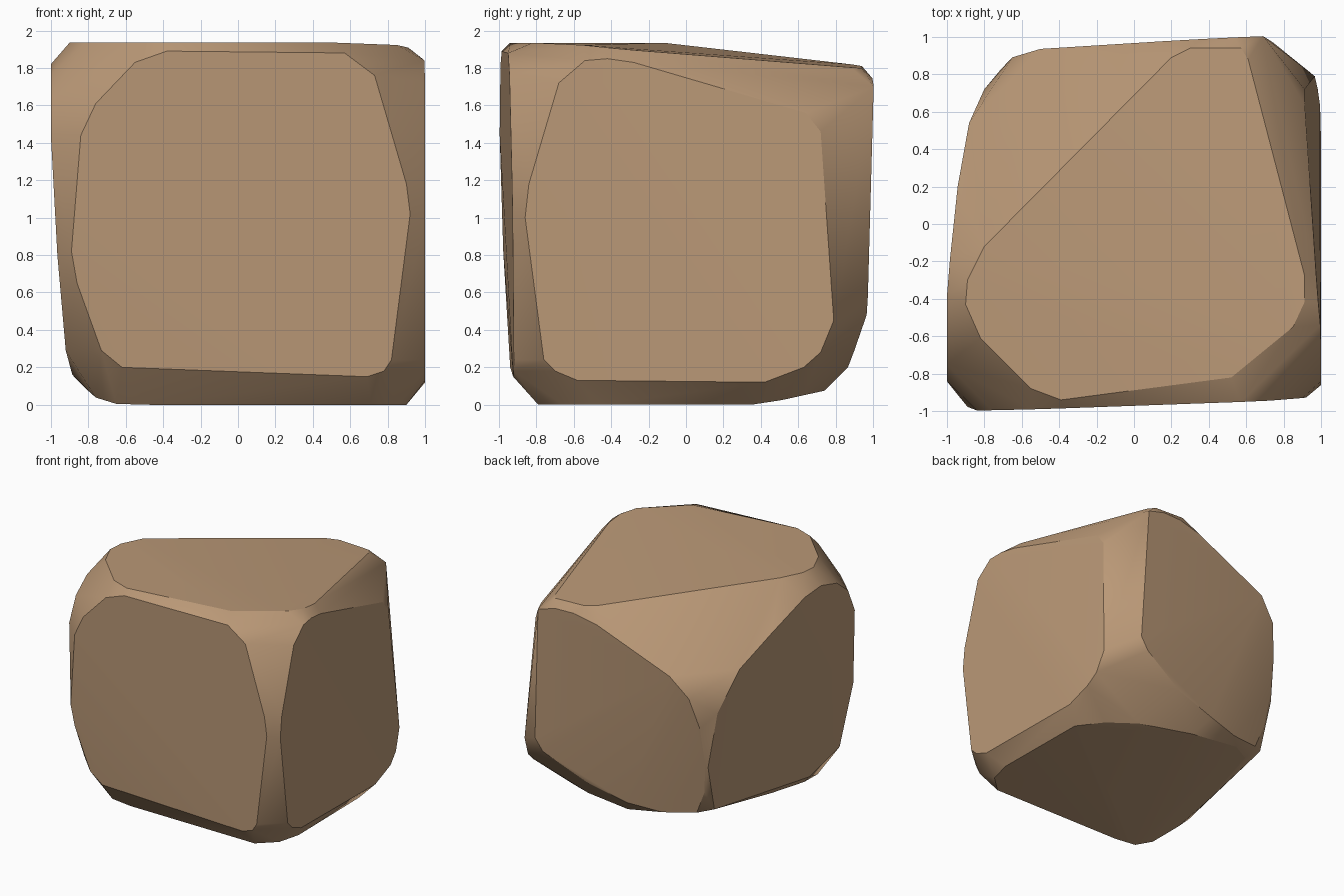
import bpy
import bmesh

# Remove the default cube only
default_cube = bpy.data.objects.get("Cube")
if default_cube:
    bpy.data.objects.remove(default_cube, do_unlink=True)


def make_material(name, colour):
    material = bpy.data.materials.new(name)
    material.use_nodes = True
    material.diffuse_color = colour
    shader = material.node_tree.nodes["Principled BSDF"]
    shader.inputs["Base Color"].default_value = colour
    shader.inputs["Roughness"].default_value = 0.9
    return material


# Each worn side of the boulder is a few tilted planes trimmed to an outline.
def front_side(x, z):
    main = -0.96 - 0.013 * (z - 1) + 0.036 * x
    lower_left = -0.94 - 0.06 * (z - 0.2)
    return (x, max(-1, main, lower_left), z)


def back_side(x, z):
    main = 0.948 + 0.03 * (z - 1) + 0.05 * x
    side = 0.83 + 0.17 * (z - 1) + 0.3 * (x + 0.71)
    lower = 0.79 + 0.38 * z
    return (x, min(main, side, lower), z)


def plus_x_side(y, z):
    return (min(1, 1 - 0.06 * (z - 1) - 0.085 * y), y, z)


def minus_x_side(y, z):
    main = -0.914 - 0.07 * (z - 1) + 0.075 * y
    rear = -0.8 - 0.11 * (z - 1.1) + 0.25 * (y - 0.72)
    return (max(-1, main, rear), y, z)


def top_side(x, y):
    return (x, y, min(1.935, 1.907 - 0.04 * x - 0.09 * y))


def bottom_side(x, y):
    side = 0.25 * (0.55 * (y - 0.42) - 0.83 * (x - 0.155))
    rear = 0.22 * (y - 0.4)
    return (x, y, max(0, side, rear))


front_outline = [
    (-0.62, 0.2), (0.69, 0.15), (0.78, 0.18), (0.82, 0.24), (0.92, 1.02),
    (0.9, 1.18), (0.73, 1.76), (0.57, 1.88), (-0.38, 1.89), (-0.55, 1.83),
    (-0.76, 1.61), (-0.84, 1.44), (-0.89, 0.82), (-0.86, 0.65), (-0.73, 0.29),
]
back_outline = [
    (0.69, 1.7), (0.53, 1.745), (0.36, 1.745), (0.16, 1.7), (-0.5, 1.42),
    (-0.65, 1.25), (-0.71, 0.99), (-0.72, 0.68), (-0.69, 0.41), (-0.61, 0.21),
    (-0.34, 0.17), (-0.05, 0.2), (0.3, 0.29), (0.67, 0.48), (0.74, 0.58),
]
plus_x_outline = [
    (-0.58, 0.13), (0.42, 0.12), (0.63, 0.2), (0.72, 0.28), (0.79, 0.45),
    (0.72, 1.46), (0.64, 1.56), (-0.28, 1.83), (-0.42, 1.85), (-0.54, 1.84),
    (-0.68, 1.72), (-0.84, 1.18), (-0.86, 1.0), (-0.76, 0.24), (-0.7, 0.18),
]
minus_x_outline = [
    (-0.6, 1.76), (-0.39, 1.82), (-0.75, 1.64), (-0.84, 1.44), (-0.87, 0.8),
    (-0.75, 0.29), (-0.4, 0.16), (0.65, 0.24), (0.76, 0.64), (0.72, 1.1),
    (0.54, 1.43), (0.2, 1.62), (-0.19, 1.79),
]
top_outline = [
    (-0.39, -0.94), (0.52, -0.82), (0.85, -0.55), (0.91, -0.42), (0.91, -0.27),
    (0.61, 0.88), (0.57, 0.94), (0.3, 0.94), (0.2, 0.89), (-0.8, -0.12),
    (-0.89, -0.3), (-0.9, -0.43), (-0.82, -0.61), (-0.55, -0.88),
]
bottom_outline = [
    (0.85, -0.66), (0.9, -0.47), (0.89, 0.35), (0.72, 0.51), (0.48, 0.63),
    (0.03, 0.74), (-0.45, 0.69), (-0.64, 0.57), (-0.78, -0.05), (-0.81, -0.43),
    (-0.76, -0.68), (-0.65, -0.76), (-0.47, -0.78), (0.71, -0.79),
]

sides = [
    (front_side, front_outline), (back_side, back_outline),
    (plus_x_side, plus_x_outline), (minus_x_side, minus_x_outline),
    (top_side, top_outline), (bottom_side, bottom_outline),
]

# Wrap one convex skin around the six worn sides
bm = bmesh.new()
side_of = {}
for number, (place, outline) in enumerate(sides):
    for a, b in outline:
        side_of[bm.verts.new(place(a, b))] = number
bmesh.ops.convex_hull(bm, input=list(bm.verts), use_existing_faces=False)
loose = [v for v in bm.verts if not v.link_faces]
bmesh.ops.delete(bm, geom=loose, context="VERTS")
bmesh.ops.recalc_face_normals(bm, faces=list(bm.faces))


# Smooth rounded borders, with a crisp rim around every worn side
def is_worn(face):
    return len({side_of[v] for v in face.verts}) == 1


for face in bm.faces:
    face.smooth = True
for edge in bm.edges:
    worn_count = sum(is_worn(face) for face in edge.link_faces)
    edge.smooth = worn_count != 1

mesh = bpy.data.meshes.new("boulder")
bm.to_mesh(mesh)
bm.free()
mesh.materials.append(make_material("sandy brown stone", (0.49, 0.315, 0.183, 1)))
boulder = bpy.data.objects.new("boulder", mesh)
bpy.context.collection.objects.link(boulder)
